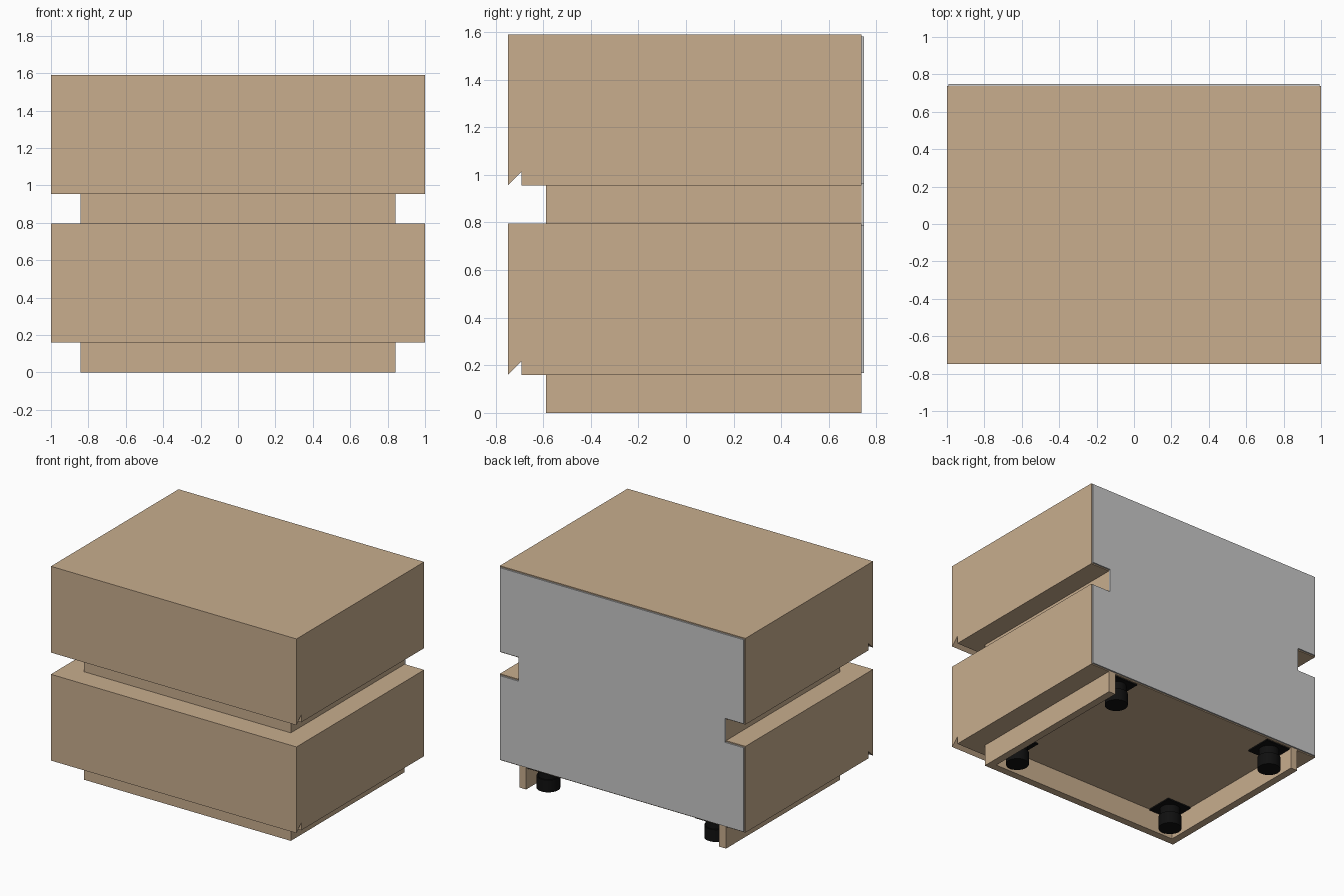
import bpy, bmesh

if "Cube" in bpy.data.objects:
    bpy.data.objects.remove(bpy.data.objects["Cube"])

def material(name, col):
    m = bpy.data.materials.new(name)
    m.diffuse_color = (*col, 1)
    m.use_nodes = True
    m.node_tree.nodes["Principled BSDF"].inputs["Base Color"].default_value = m.diffuse_color
    return m

WOOD = material("light_wood", (0.58, 0.42, 0.27))
GREY = material("grey_backing", (0.58, 0.58, 0.58))
BLACK = material("black_plastic", (0.005, 0.005, 0.005))

def prism(name, profile, axis, lo, hi, mat):
    """Extrude a 2D outline along an axis: x takes (y,z), y takes (x,z), z takes (x,y)."""
    place = {'x': lambda a, b, t: (t, a, b),
             'y': lambda a, b, t: (a, t, b),
             'z': lambda a, b, t: (a, b, t)}[axis]
    bm = bmesh.new()
    face = bm.faces.new([bm.verts.new(place(a, b, lo)) for a, b in profile])
    ext = bmesh.ops.extrude_face_region(bm, geom=[face])
    verts = [g for g in ext["geom"] if isinstance(g, bmesh.types.BMVert)]
    bmesh.ops.translate(bm, verts=verts, vec=place(0, 0, hi - lo))
    bmesh.ops.recalc_face_normals(bm, faces=bm.faces[:])
    me = bpy.data.meshes.new(name)
    bm.to_mesh(me)
    bm.free()
    me.materials.append(mat)
    ob = bpy.data.objects.new(name, me)
    bpy.context.collection.objects.link(ob)
    return ob

def box(name, x0, x1, y0, y1, z0, z1, mat):
    return prism(name, [(x0, y0), (x1, y0), (x1, y1), (x0, y1)], 'z', z0, z1, mat)

def cylinder(name, x, y, z0, z1, r, mat):
    bpy.ops.mesh.primitive_cylinder_add(vertices=32, radius=r, depth=z1 - z0,
                                        location=(x, y, (z0 + z1) / 2))
    ob = bpy.context.object
    ob.name = name
    ob.data.materials.append(mat)
    bpy.ops.object.shade_smooth_by_angle()

FRONT, BACK = -0.748, 0.737
GAP, CASE, T = 0.16, 0.635, 0.056
INX, INY = 0.842, FRONT + 0.16      # recessed plinth and neck

# Two drawer cases with a bevelled finger groove under the front edge
for name, z in (("lower_drawer_case", GAP), ("upper_drawer_case", 2 * GAP + CASE)):
    prism(name, [(FRONT, z), (FRONT + T, z + T), (FRONT + T, z), (BACK, z),
                 (BACK, z + CASE), (FRONT, z + CASE)], 'x', -1, 1, WOOD)

# Recessed neck between the cases
box("neck", -INX, INX, INY, BACK, GAP + CASE, 2 * GAP + CASE, WOOD)

# Plinth open at the back
prism("plinth", [(-INX, BACK), (-INX, INY), (INX, INY), (INX, BACK), (INX - T, BACK),
                 (INX - T, INY + T), (-INX + T, INY + T), (-INX + T, BACK)],
      'z', 0, GAP, WOOD)

# Back panel notched around the neck
half = [(0.993, 0.168), (0.993, 0.787), (INX, 0.787), (INX, 0.963), (0.993, 0.963), (0.993, 1.582)]
prism("back_panel", half + [(-x, z) for x, z in reversed(half)], 'y', BACK, BACK + 0.011, GREY)

# Feet with square mounting plates
for x in (-0.683, 0.683):
    for y in (-0.43, 0.625):
        box("foot_plate", x - 0.1, x + 0.1, y - 0.1, y + 0.1, GAP - 0.01, GAP, BLACK)
        cylinder("foot_stem", x, y, 0.09, GAP - 0.01, 0.07, BLACK)
        cylinder("foot_pad", x, y, 0, 0.09, 0.079, BLACK)
